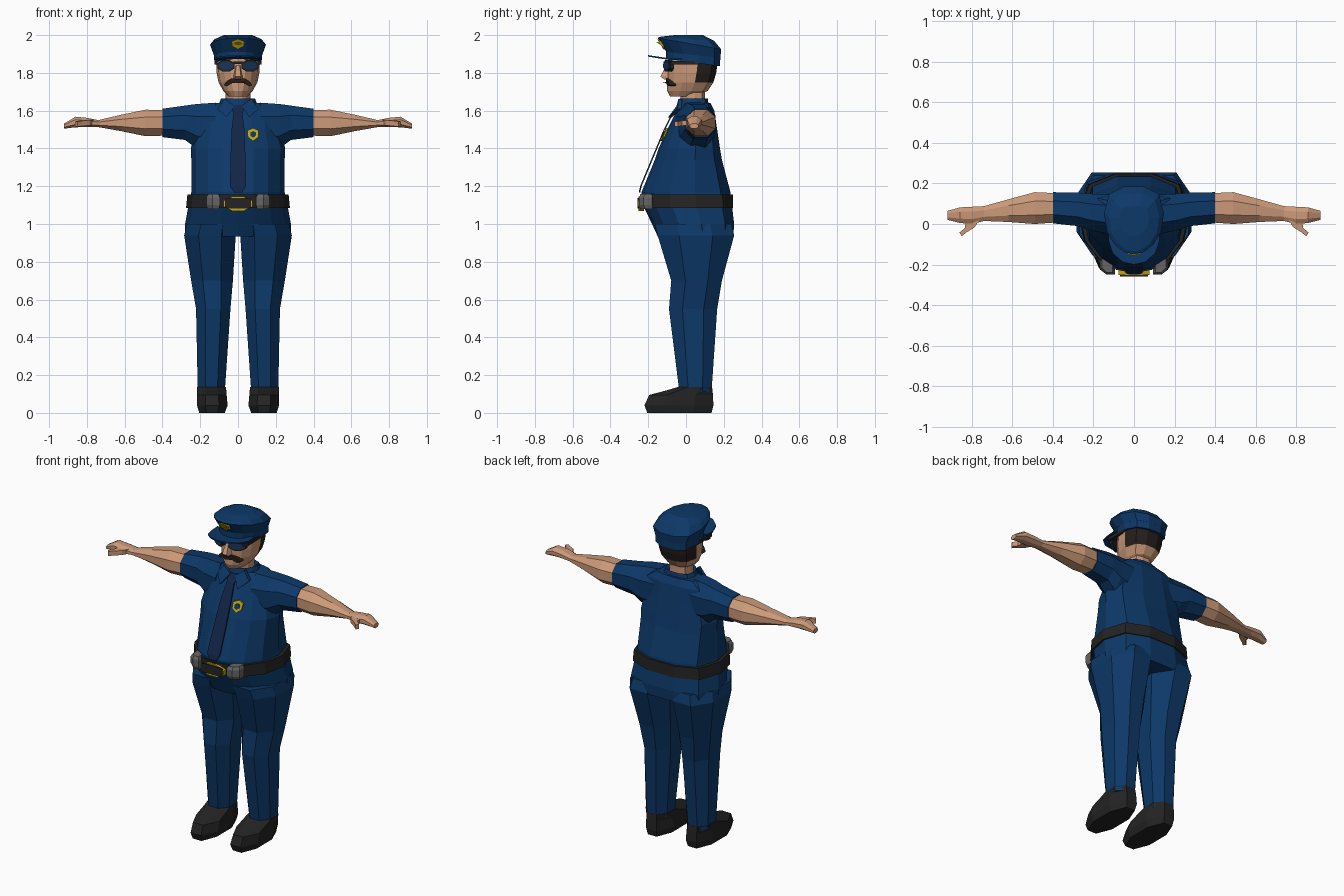
import bpy, bmesh
from mathutils import Vector


def material(name, r, g, b):
    m = bpy.data.materials.new(name)
    m.diffuse_color = (r, g, b, 1)
    return m


BLUE = material("uniform blue", 0.004, 0.04, 0.14)
NAVY = material("tie navy", 0.006, 0.018, 0.065)
SKIN = material("skin", 0.60, 0.32, 0.19)
BLACK = material("leather black", 0.017, 0.017, 0.017)
HAIR = material("dark hair", 0.018, 0.013, 0.011)
GOLD = material("gold", 0.58, 0.40, 0.005)
GREY = material("pouch grey", 0.13, 0.13, 0.13)
LENS = material("lens blue", 0.008, 0.035, 0.10)

# half outline of the body section: fraction of half width, fraction of half depth
HALF = [(0, -1), (.33, -.93), (.64, -.72), (.9, -.35), (1, .2), (.83, .78), (.33, 1)]


def make(name, bm, *mats):
    bmesh.ops.recalc_face_normals(bm, faces=bm.faces[:])
    me = bpy.data.meshes.new(name)
    bm.to_mesh(me)
    bm.free()
    for m in mats:
        me.materials.append(m)
    ob = bpy.data.objects.new(name, me)
    bpy.context.collection.objects.link(ob)
    return ob


def loft(name, rings, *mats):
    """Skin a list of equal-length closed rings and cap both ends."""
    bm = bmesh.new()
    vs = [[bm.verts.new(p) for p in r] for r in rings]
    n = len(rings[0])
    for a, b in zip(vs, vs[1:]):
        for i in range(n):
            j = (i + 1) % n
            bm.faces.new((a[i], a[j], b[j], b[i]))
    bm.faces.new(vs[0])
    bm.faces.new(vs[-1])
    return make(name, bm, *mats)


def plate(name, pts, push, mat):
    """Thin solid from an outline pushed along a vector."""
    return loft(name, [pts, [Vector(p) + Vector(push) for p in pts]], mat)


def section(z, hw, yf, yb, slope=0):
    """Body cross-section; slope tilts it from front to back."""
    mid, hd = (yf + yb) / 2, (yb - yf) / 2
    pts = [(x * hw, mid + t * hd) for x, t in HALF]
    pts += [(-x, y) for x, y in reversed(pts[1:])]
    return [(x, y, z + slope * (y - mid)) for x, y in pts]


def octagon(a0, a1, b0, b1, c=.28):
    ca, cb = (a1 - a0) * c, (b1 - b0) * c
    return [(a0 + ca, b0), (a1 - ca, b0), (a1, b0 + cb), (a1, b1 - cb),
            (a1 - ca, b1), (a0 + ca, b1), (a0, b1 - cb), (a0, b0 + cb)]


def mirrored(pts, s):
    return [(s * x, y, z) for x, y, z in pts]


# torso, hips and belt
loft("shirt", [section(*r) for r in [
    (1.10, .255, -.23, .24), (1.17, .247, -.235, .235), (1.34, .247, -.165, .19),
    (1.40, .25, -.145, .18), (1.50, .225, -.10, .165), (1.60, .215, -.05, .15),
    (1.64, .15, -.015, .13)]], BLUE)
loft("hips", [section(*r) for r in [
    (.935, .28, -.15, .25), (1.0, .28, -.18, .255), (1.10, .262, -.228, .243)]], BLUE)
loft("belt", [section(*r) for r in [
    (1.085, .275, -.24, .25), (1.155, .268, -.243, .248)]], BLACK)

# neck and collar
loft("neck", [section(z, .065, -.03, .10) for z in (1.60, 1.74)], SKIN)
loft("collar", [section(*r) for r in [
    (1.60, .115, -.05, .125), (1.665, .09, -.035, .115), (1.645, .068, -.03, .102)]], BLUE)

# head with hair faces at the back
head = loft("head", [section(*r) for r in [
    (1.675, .05, -.085, .05), (1.705, .078, -.10, .115), (1.75, .103, -.10, .145),
    (1.80, .113, -.10, .16), (1.86, .116, -.095, .168), (1.91, .116, -.09, .168)]], SKIN, HAIR)
for f in head.data.polygons:
    if f.center.y > .06 and f.center.z > 1.75:
        f.material_index = 1
loft("nose", [[(-w, -.085, z), (w, -.085, z), (w * .6, y, z), (-w * .6, y, z)]
              for z, w, y in [(1.765, .026, -.115), (1.78, .026, -.135), (1.84, .014, -.105)]], SKIN)

# cap: band, crown, visor and badge
loft("cap_band", [section(*r) for r in [
    (1.855, .125, -.105, .18, -.14), (1.905, .127, -.105, .182, -.14)]], BLUE)
loft("cap_crown", [section(*r) for r in [
    (1.895, .127, -.105, .182, -.12), (1.955, .148, -.15, .186, -.18),
    (1.98, .125, -.135, .15, -.08), (2.0, .075, -.06, .09)]], BLUE)
visor = [(-.127, -.02, 1.872), (-.127, -.08, 1.868), (-.105, -.145, 1.877), (-.055, -.188, 1.884)]
visor = visor + [(0, -.2, 1.886)] + mirrored(visor[::-1], -1)
plate("cap_visor", visor, (0, 0, .008), BLUE)
capb = [(-.035, 1.968), (0, 1.978), (.035, 1.968), (.03, 1.94), (0, 1.925), (-.03, 1.94)]
plate("cap_badge", [(x, -.152 + (1.978 - z) * .6, z) for x, z in capb], (0, .025, 0), GOLD)
plate("cap_badge_centre", [(x * .55, -.157 + (1.978 - z) * .6, 1.953 + (z - 1.953) * .4)
                           for x, z in capb], (0, .009, 0), GOLD)

# necktie follows the belly
loft("necktie", [[(-w, y, z), (w, y, z), (w, y + .008, z), (-w, y + .008, z)]
                 for z, w, y in [(1.63, .022, -.045), (1.60, .03, -.062), (1.585, .024, -.075),
                                 (1.50, .034, -.118), (1.34, .04, -.185), (1.20, .042, -.243),
                                 (1.168, .022, -.25)]], NAVY)

# chest badge: gold shield with a blue centre
shield = [(-.03, .02), (-.018, .025), (0, .033), (.018, .025), (.03, .02),
          (.028, -.015), (0, -.036), (-.028, -.015)]
for name, k, lift, mat in [("chest_badge", 1, 0, GOLD), ("chest_badge_centre", .5, .005, BLUE)]:
    plate(name, [(.08 + k * a, -.121 - lift + .4 * k * b + .2 * k * a, 1.475 + k * b)
                 for a, b in shield], (0, .009, 0), mat)

# buckle
buckle = octagon(-.077, .077, 1.07, 1.145, .3)
plate("buckle_rim", [(x, -.252, z) for x, z in buckle], (0, .03, 0), GOLD)
plate("buckle_face", [(x, -.258, z) for x, z in octagon(-.07, .07, 1.082, 1.138, .1)],
      (0, .009, 0), BLACK)

# moustache
half = [(0, 1.772), (.035, 1.77), (.06, 1.755), (.076, 1.735), (.06, 1.73), (.035, 1.745), (0, 1.747)]
tache = half + [(-x, z) for x, z in half[-2:0:-1]]
plate("moustache", [(x, -.124 + abs(x) * .5, z) for x, z in tache], (0, .035, 0), HAIR)

# glasses bridge
plate("glasses_bridge", [(-.03, -.119, 1.847), (.03, -.119, 1.847), (.03, -.119, 1.86),
                         (-.03, -.119, 1.86)], (0, .02, 0), BLACK)

for s, side in ((1, "left"), (-1, "right")):
    # glasses
    for name, grow, y0, d, mat in [("frame", .007, -.118, .02, BLACK), ("lens", -.002, -.121, .008, LENS)]:
        o = octagon(.025 - grow, .102 + grow, 1.815 - grow, 1.86 + grow)
        plate(f"{side}_glasses_{name}", [(s * x, y0 + .45 * max(x - .03, 0), z) for x, z in o],
              (0, d, 0), mat)
    plate(f"{side}_glasses_arm", mirrored([(.108, -.088, 1.845), (.124, -.08, 1.845), (.122, .07, 1.845),
                                           (.108, .07, 1.845)], s), (0, 0, .018), BLACK)
    # collar flap
    plate(f"{side}_collar_flap", mirrored([(.018, -.05, 1.625), (.07, -.04, 1.663), (.108, -.045, 1.61),
                                           (.06, -.095, 1.565)], s), (0, .02, 0), BLUE)
    # sleeve, forearm and hand
    arm = lambda rows: [[(s * x, y, z) for y, z in octagon(*r)] for x, *r in rows]
    loft(f"{side}_sleeve", arm([
        (.12, -.05, .145, 1.38, 1.642), (.22, -.03, .15, 1.40, 1.635), (.28, -.01, .155, 1.445, 1.627),
        (.40, .003, .157, 1.46, 1.61)]), BLUE)
    loft(f"{side}_forearm", arm([
        (.38, .008, .152, 1.468, 1.604), (.49, .0, .157, 1.465, 1.605), (.62, .01, .122, 1.492, 1.578),
        (.74, .015, .088, 1.513, 1.55), (.80, .0, .085, 1.513, 1.562), (.86, .005, .082, 1.512, 1.568),
        (.92, .02, .065, 1.505, 1.532)]), SKIN)
    plate(f"{side}_thumb", mirrored([(.76, .03, 1.522), (.785, -.015, 1.522), (.825, -.04, 1.518),
                                     (.85, -.06, 1.515), (.862, -.042, 1.515), (.835, -.02, 1.52),
                                     (.83, .02, 1.522)], s), (0, 0, .028), SKIN)
    # trouser leg and shoe
    leg = lambda rows: [[(s * x, y, z) for x, y in octagon(*r)] for z, *r in rows]
    loft(f"{side}_trouser_leg", leg([
        (.11, .07, .213, -.035, .135), (.55, .04, .222, -.09, .165), (.70, .027, .248, -.078, .19),
        (.94, .012, .285, -.15, .255), (1.0, .005, .27, -.165, .24)]), BLUE)
    loft(f"{side}_shoe", leg([
        (0, .07, .205, -.205, .135), (.04, .055, .217, -.22, .145), (.095, .06, .217, -.195, .143),
        (.12, .062, .217, -.10, .14), (.138, .065, .217, -.04, .138)]), BLACK)
    # belt pouch
    loft(f"{side}_pouch", [[(s * x, y + d, z) for x, y in
                            [(.095 + i, -.25), (.135, -.25), (.168 - i, -.225), (.168 - i, -.18), (.095 + i, -.2)]]
                           for z, i, d in [(1.08, .006, .008), (1.10, 0, 0), (1.14, 0, 0), (1.158, .01, .01)]], GREY)
